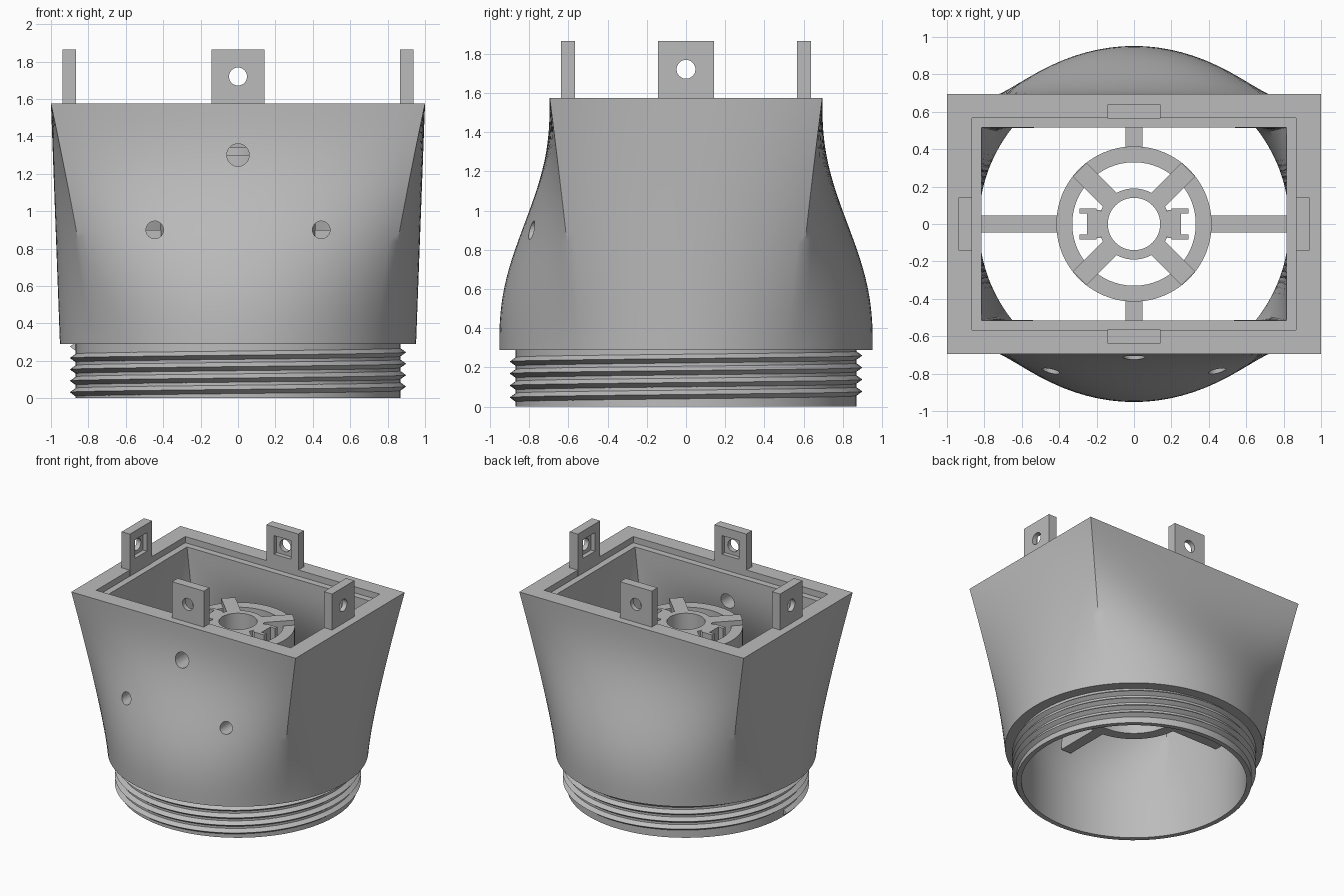
import bpy, bmesh, math
from mathutils import Matrix

if "Cube" in bpy.data.objects:
    bpy.data.objects.remove(bpy.data.objects["Cube"], do_unlink=True)

grey = bpy.data.materials.new("plain_grey")
grey.use_nodes = True
grey.diffuse_color = (0.5, 0.5, 0.5, 1)
grey.node_tree.nodes["Principled BSDF"].inputs["Base Color"].default_value = (0.5, 0.5, 0.5, 1)

PHI = math.atan2(0.77, 0.556)   # half angle of the front arc between corners
STEPS = 28
BASE, RIM = 0.29, 1.575


def finish(name, bm, smooth=True):
    bmesh.ops.recalc_face_normals(bm, faces=bm.faces)
    me = bpy.data.meshes.new(name)
    bm.to_mesh(me)
    bm.free()
    ob = bpy.data.objects.new(name, me)
    bpy.context.collection.objects.link(ob)
    me.materials.append(grey)
    if smooth:
        shade(ob)
    return ob


def shade(ob):
    bpy.ops.object.select_all(action='DESELECT')
    ob.select_set(True)
    bpy.context.view_layer.objects.active = ob
    bpy.ops.object.shade_smooth_by_angle(angle=math.radians(30))


def section(ax, ay, cx, cy, z):
    """Four arcs through the side middles (ax, ay), meeting at corners (cx, cy)."""
    def arc(half, corner_run, corner_out, mid):
        pts = []
        for i in range(STEPS):
            a = -half + 2 * half * i / STEPS
            bulge = (math.cos(a) - math.cos(half)) / (1 - math.cos(half))
            pts.append((corner_run * math.sin(a) / math.sin(half),
                        corner_out + (mid - corner_out) * bulge))
        return pts
    side = [(o, r, z) for r, o in arc(math.pi / 2 - PHI, cy, cx, ax)]
    back = [(-r, o, z) for r, o in arc(PHI, cx, cy, ay)]
    half = side + back
    return half + [(-x, -y, z) for x, y, z in half]


def circle(r, z):
    return section(r, r, r * math.sin(PHI), r * math.cos(PHI), z)


def rect(x, y, z):
    return section(x, y, x, y, z)


def blend(r, x, y, t, z):
    """Section between a circle of radius r and an x by y rectangle."""
    s = t ** 3 * (6 * t * t - 15 * t + 10)
    k = t ** 1.2
    mix = lambda a, b, f: a + (b - a) * f
    return section(mix(r, x, t), mix(r, y, s),
                   mix(r * math.sin(PHI), x, k), mix(r * math.cos(PHI), y, k), z)


def loft(name, rings):
    """Skin a closed chain of rings into a solid tube."""
    bm = bmesh.new()
    loops = [[bm.verts.new(p) for p in ring] for ring in rings]
    n = len(loops[0])
    for a, b in zip(loops, loops[1:] + loops[:1]):
        for i in range(n):
            j = (i + 1) % n
            bm.faces.new((a[i], a[j], b[j], b[i]))
    return finish(name, bm)


def annulus(name, r_in, r_out, z0, z1):
    return loft(name, [circle(r_out, z0), circle(r_out, z1), circle(r_in, z1), circle(r_in, z0)])


def box(name, lo, hi, turn=0):
    bm = bmesh.new()
    size = [h - l for l, h in zip(lo, hi)]
    mid = [(h + l) / 2 for l, h in zip(lo, hi)]
    m = Matrix.Rotation(turn, 4, 'Z') @ Matrix.Translation(mid) @ Matrix.Diagonal((*size, 1))
    bmesh.ops.create_cube(bm, size=1, matrix=m)
    return finish(name, bm, False)


def drill(name, r, length, centre, turn=0):
    bm = bmesh.new()
    m = (Matrix.Rotation(turn, 4, 'Z') @ Matrix.Translation(centre)
         @ Matrix.Rotation(math.pi / 2, 4, 'X'))
    bmesh.ops.create_cone(bm, cap_ends=True, segments=32, radius1=r, radius2=r,
                          depth=length, matrix=m)
    return finish(name, bm, False)


def cut(ob, cutters):
    for c in cutters:
        mod = ob.modifiers.new("cut", 'BOOLEAN')
        mod.operation, mod.solver, mod.object = 'DIFFERENCE', 'EXACT', c
        bpy.ops.object.select_all(action='DESELECT')
        ob.select_set(True)
        bpy.context.view_layer.objects.active = ob
        bpy.ops.object.modifier_apply(modifier=mod.name)
        bpy.data.objects.remove(c, do_unlink=True)
    shade(ob)


# Hollow shell: round collar blending into a rectangular rim with a stepped lip
N = 28
ts = [i / N for i in range(N + 1)]
LIP = RIM - 0.05
outer = [blend(0.952, 1.0, 0.695, t, BASE + (RIM - BASE) * t) for t in ts]
inner = [blend(0.83, 0.815, 0.515, t, BASE + (LIP - BASE) * t) for t in reversed(ts)]
shell = loft("shell", [circle(0.868, 0), circle(0.868, BASE)] + outer
             + [rect(0.867, 0.567, RIM), rect(0.867, 0.567, LIP)] + inner + [circle(0.83, 0)])
cut(shell, [drill("hole_cutter", 0.047, 0.6, (-0.445, -0.8, 0.9)),
            drill("hole_cutter", 0.047, 0.6, (0.445, -0.8, 0.9)),
            drill("hole_cutter", 0.06, 0.4, (0, -0.63, 1.3))])

# Screw thread: a V ridge swept along a helix
bm = bmesh.new()
TURNS, SEG, PITCH = 4, 96, 0.061
prev = None
for i in range(TURNS * SEG + 1):
    a = math.pi + 2 * math.pi * i / SEG
    z = 0.032 + PITCH * i / SEG
    tri = [bm.verts.new((r * math.cos(a), r * math.sin(a), z + dz))
           for r, dz in ((0.86, -0.028), (0.899, 0), (0.86, 0.028))]
    if prev:
        for k in range(3):
            m = (k + 1) % 3
            bm.faces.new((prev[k], prev[m], tri[m], tri[k]))
    else:
        bm.faces.new(tri)
    prev = tri
bm.faces.new(prev)
finish("screw_thread", bm)

# Four upright tabs with a through hole and a square pocket on the inner face
for name, turn, reach in (("back", 0, 0.565), ("left", -math.pi / 2, 0.865),
                          ("front", math.pi, 0.565), ("right", math.pi / 2, 0.865)):
    tab = box(name + "_tab", (-0.142, reach, LIP), (0.142, reach + 0.073, 1.865), turn)
    cut(tab, [box("pocket_cutter", (-0.075, reach - 0.05, 1.645), (0.075, reach + 0.035, 1.795), turn),
              drill("hole_cutter", 0.048, 0.4, (0, reach, 1.72), turn)])

# Central tube, hub and diagonal spokes
annulus("inner_tube", 0.33, 0.415, 0.6, 1.3)
annulus("hub_ring", 0.14, 0.19, 1.2, 1.34)
for i in range(4):
    box("spoke", (0.175, -0.052, 1.2), (0.412, 0.052, 1.34), math.pi / 4 + i * math.pi / 2)

# Forked brackets on both sides of the hub
for turn in (0, math.pi):
    box("bracket_bar", (0.18, -0.075, 1.2), (0.25, 0.075, 1.34), turn)
    for y in (-0.07, 0.07):
        box("bracket_prong", (0.2, y - 0.014, 1.2), (0.292, y + 0.014, 1.34), turn)

# Arms holding the tube to the shell wall
for i, reach in enumerate((0.87, 0.78, 0.87, 0.78)):
    box("support_arm", (0.4, -0.045, 0.6), (reach, 0.045, 0.9), i * math.pi / 2)
